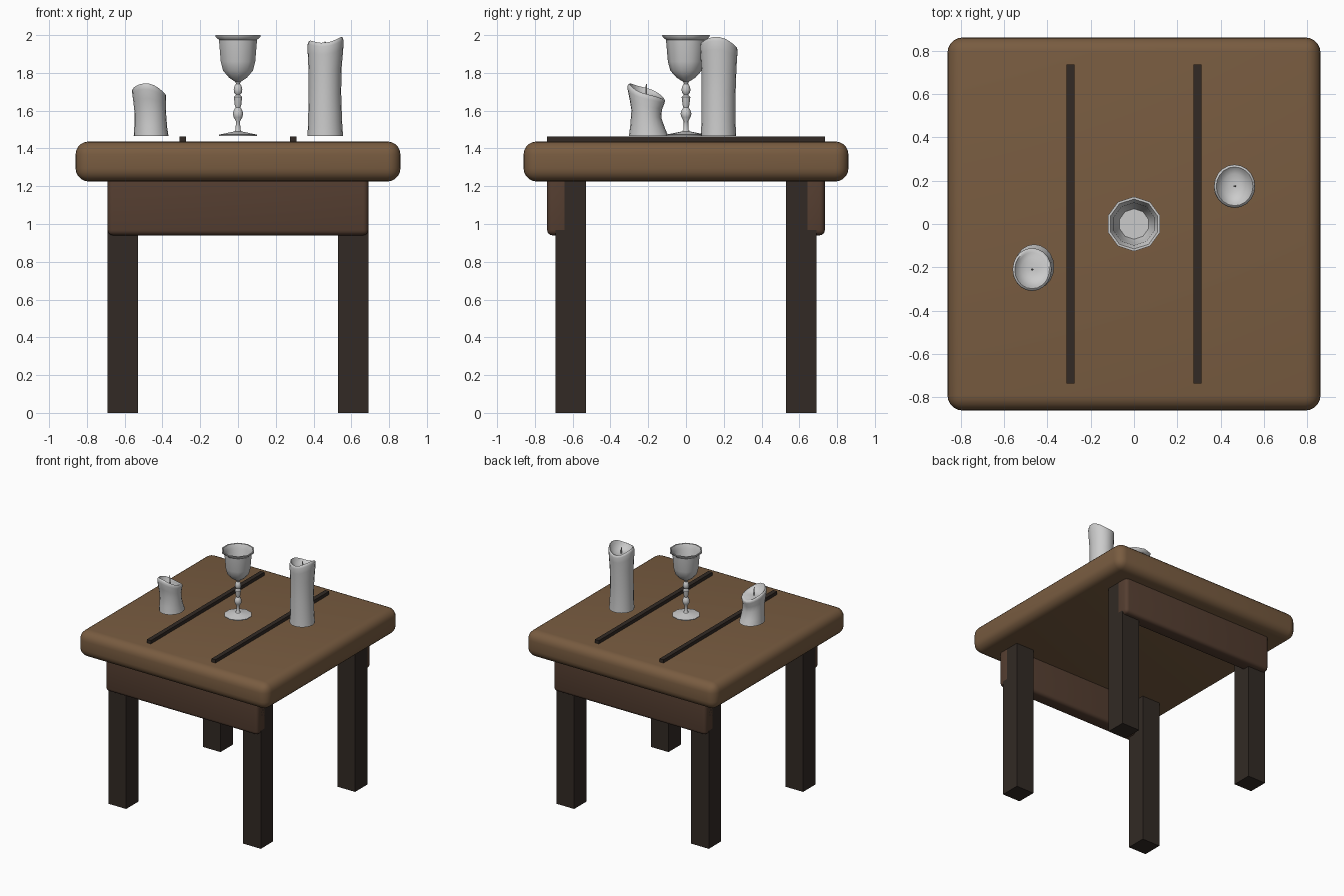
import bpy, bmesh
from math import sin, cos, pi, radians

if "Cube" in bpy.data.objects:
    bpy.data.objects.remove(bpy.data.objects["Cube"])


def material(name, rgb):
    m = bpy.data.materials.new(name)
    m.diffuse_color = (*rgb, 1)
    m.use_nodes = True
    m.node_tree.nodes["Principled BSDF"].inputs["Base Color"].default_value = m.diffuse_color
    return m


TOP = material("warm_wood", (0.19, 0.107, 0.052))
APRON = material("brown_wood", (0.09, 0.048, 0.030))
DARK = material("dark_wood", (0.032, 0.023, 0.018))


def finish(name, bm, mat=None, angle=40):
    bmesh.ops.recalc_face_normals(bm, faces=bm.faces[:])
    me = bpy.data.meshes.new(name)
    bm.to_mesh(me)
    bm.free()
    ob = bpy.data.objects.new(name, me)
    bpy.context.collection.objects.link(ob)
    if mat:
        me.materials.append(mat)
    if angle:
        bpy.ops.object.select_all(action='DESELECT')
        ob.select_set(True)
        bpy.context.view_layer.objects.active = ob
        bpy.ops.object.shade_smooth_by_angle(angle=radians(angle))
    return ob


def box(name, lo, hi, mat, bevel=0, segments=4):
    bm = bmesh.new()
    bmesh.ops.create_cube(bm, size=1)
    for v in bm.verts:
        v.co = [l + (c + 0.5) * (h - l) for c, l, h in zip(v.co, lo, hi)]
    if bevel:
        bmesh.ops.bevel(bm, geom=bm.edges[:], offset=bevel, segments=segments,
                        profile=0.5, affect='EDGES')
    return finish(name, bm, mat, 35 if bevel else 0)


def skin(name, rings, angle=40):
    """Join equal-sided rings of points and cap both ends."""
    bm = bmesh.new()
    loops = [[bm.verts.new(p) for p in ring] for ring in rings]
    n = len(loops[0])
    for a, b in zip(loops, loops[1:]):
        for i in range(n):
            j = (i + 1) % n
            bm.faces.new((a[i], a[j], b[j], b[i]))
    bm.faces.new(loops[0][::-1])
    bm.faces.new(loops[-1])
    return finish(name, bm, None, angle)


# Table
box("tabletop", (-0.86, -0.86, 1.225), (0.86, 0.86, 1.437), TOP, 0.07, 5)
for s, side in ((-1, "front"), (1, "back")):
    y0, y1 = sorted((s * 0.735, s * 0.615))
    box(side + "_apron", (-0.69, y0, 0.94), (0.69, y1, 1.26), APRON, 0.028, 4)
    for t, lr in ((-1, "left"), (1, "right")):
        x0, x1 = sorted((t * 0.53, t * 0.69))
        y0, y1 = sorted((s * 0.53, s * 0.69))
        box(f"{side}_{lr}_leg", (x0, y0, 0), (x1, y1, 1.23), DARK)

# Inlay strips on the tabletop
for t, lr in ((-1, "left"), (1, "right")):
    x = t * 0.293
    box(lr + "_strip", (x - 0.018, -0.735, 1.433), (x + 0.018, 0.735, 1.464), DARK)

# Goblet: ten-sided turned profile (radius, height), outside then inside
profile = [(0.105, 1.467), (0.105, 1.473), (0.06, 1.482), (0.02, 1.49),
           (0.013, 1.50), (0.012, 1.545), (0.024, 1.565), (0.029, 1.585),
           (0.022, 1.605), (0.014, 1.617), (0.018, 1.63), (0.023, 1.672),
           (0.012, 1.684), (0.021, 1.695), (0.024, 1.712), (0.019, 1.732),
           (0.011, 1.742), (0.014, 1.752), (0.05, 1.775), (0.083, 1.812),
           (0.096, 1.86), (0.106, 1.975), (0.124, 1.99), (0.126, 2.0),
           (0.115, 2.0), (0.098, 1.965), (0.088, 1.86), (0.07, 1.815)]
skin("goblet", [[(r * cos(pi / 2 + i * pi / 5), r * sin(pi / 2 + i * pi / 5), z)
                 for i in range(10)] for r, z in profile])


# Candles: rows of (height fraction, centre x, centre y, radius x, radius y)
def candle(name, rows, rim, pool, wick_tip, n=20):
    base = 1.467
    angles = [2 * pi * i / n for i in range(n)]
    rings = [[(cx + rx * cos(a), cy + ry * sin(a), base + t * (rim(a) - base))
              for a in angles] for t, cx, cy, rx, ry in rows]
    _, cx, cy, rx, ry = rows[-1]
    # rounded lip and melted hollow
    for k, f in ((0.93, 0.0), (0.82, 0.3), (0.6, 0.75), (0.3, 0.95), (0.06, 1.0)):
        rings.append([(cx + k * rx * cos(a), cy + k * ry * sin(a),
                       rim(a) * (1 - f) + pool * f + (0.004 if f == 0 else 0))
                      for a in angles])
    skin(name, rings, 60)
    skin(name + "_wick", [[(cx + r * cos(b * pi / 3) + dx, cy + r * sin(b * pi / 3), z)
                           for b in range(6)]
                          for r, dx, z in ((0.005, 0, pool - 0.01),
                                           (0.005, 0.002, (pool + wick_tip) / 2),
                                           (0.003, -0.003, wick_tip))])


candle("short_candle",
       [(0, -0.46, -0.198, 0.092, 0.104), (0.2, -0.462, -0.203, 0.087, 0.092),
        (0.5, -0.464, -0.210, 0.084, 0.079), (0.72, -0.468, -0.213, 0.086, 0.086),
        (0.9, -0.47, -0.211, 0.090, 0.098), (0.97, -0.47, -0.21, 0.090, 0.099),
        (1, -0.47, -0.21, 0.086, 0.095)],
       lambda a: 1.70 - 0.035 * sin(a) - 0.016 * cos(a) + 0.004 * sin(3 * a),
       1.675, 1.742)
candle("tall_candle",
       [(0, 0.462, 0.172, 0.094, 0.094), (0.15, 0.461, 0.172, 0.090, 0.090),
        (0.45, 0.460, 0.172, 0.086, 0.090), (0.7, 0.461, 0.174, 0.088, 0.092),
        (0.88, 0.463, 0.173, 0.094, 0.097), (0.97, 0.464, 0.174, 0.095, 0.100),
        (1, 0.464, 0.174, 0.091, 0.096)],
       lambda a: 1.96 - 0.012 * sin(a) + 0.010 * cos(a) + 0.016 * cos(2 * a),
       1.915, 1.965)
